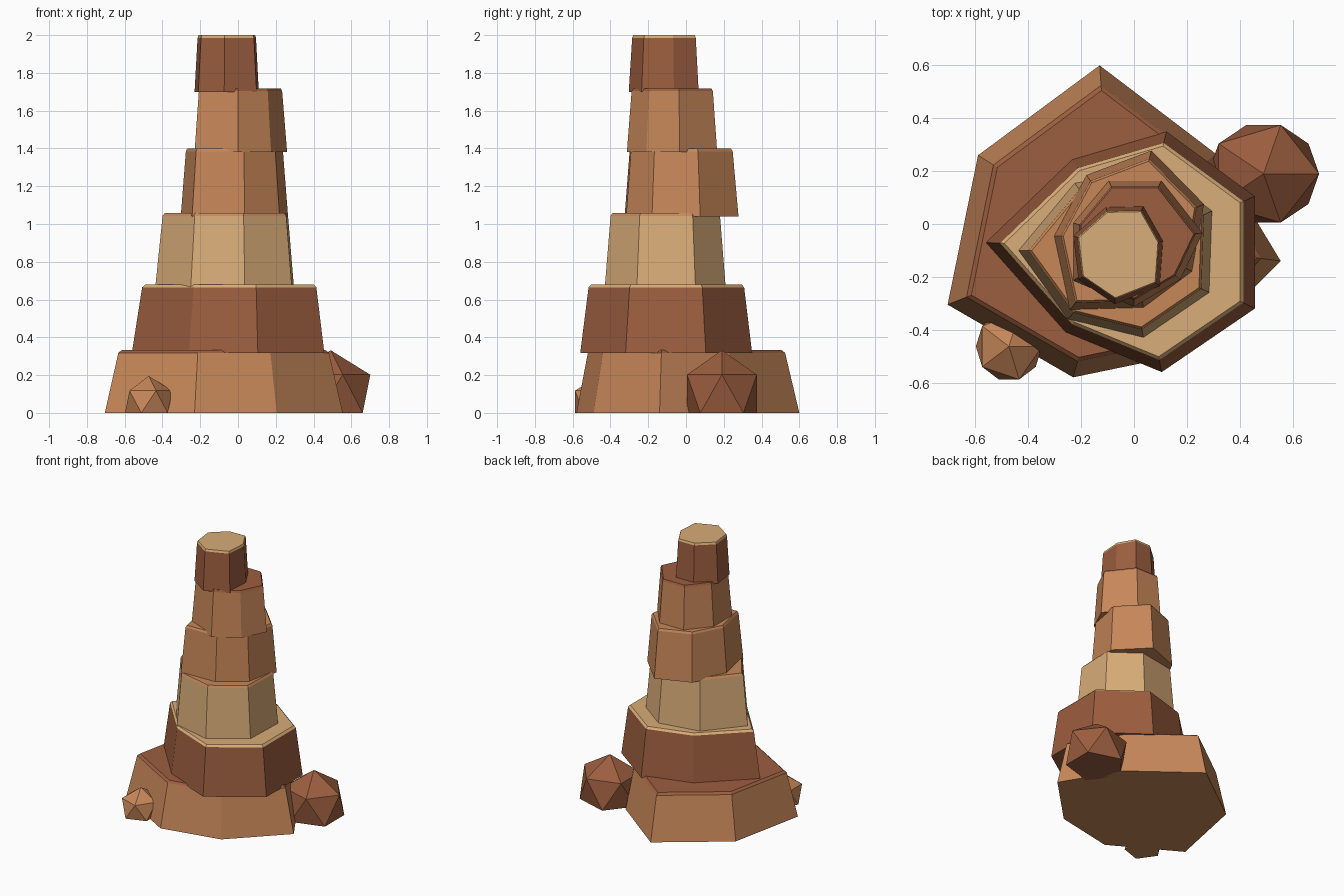
import bpy, bmesh
from mathutils import Vector

if "Cube" in bpy.data.objects:
    bpy.data.objects.remove(bpy.data.objects["Cube"])


def material(name, rgb):
    lin = [(c / 255 / 12.92) if c < 10 else ((c / 255 + 0.055) / 1.055) ** 2.4 for c in rgb]
    m = bpy.data.materials.new(name)
    m.diffuse_color = (*lin, 1)
    m.use_nodes = True
    m.node_tree.nodes["Principled BSDF"].inputs["Base Color"].default_value = m.diffuse_color
    return m


ORANGE = material("orange_rock", (199, 135, 89))
RED = material("red_rock", (156, 94, 63))
TAN = material("tan_rock", (217, 173, 120))


def finish(bm, name, mats):
    bmesh.ops.recalc_face_normals(bm, faces=bm.faces)
    mesh = bpy.data.meshes.new(name)
    bm.to_mesh(mesh)
    bm.free()
    for m in mats:
        mesh.materials.append(m)
    ob = bpy.data.objects.new(name, mesh)
    bpy.context.collection.objects.link(ob)
    return ob


def stratum(name, outline, z0, z1, taper, side, cap):
    """Tapered irregular prism with a small bevelled lip and a differently coloured cap."""
    bm = bmesh.new()
    pts = [Vector(p) for p in outline]
    mid = sum(pts, Vector((0, 0))) / len(pts)
    rings = []
    for scale, z in ((1, z0), (taper, z1 - 0.015), (taper - 0.03, z1)):
        rings.append([bm.verts.new((*(mid + (p - mid) * scale), z)) for p in pts])
    n = len(pts)
    bm.faces.new(rings[0])
    for k in range(2):
        for i in range(n):
            j = (i + 1) % n
            f = bm.faces.new((rings[k][i], rings[k][j], rings[k + 1][j], rings[k + 1][i]))
            f.material_index = k
    bm.faces.new(rings[2]).material_index = 1
    return finish(bm, name, (side, cap))


def boulder(name, center, radii, mat):
    """Icosahedron flattened where it meets the ground."""
    bm = bmesh.new()
    bmesh.ops.create_icosphere(bm, subdivisions=1, radius=1)
    for v in bm.verts:
        v.co = Vector(c + r * a for c, r, a in zip(center, radii, v.co))
        v.co.z = max(v.co.z, 0)
    return finish(bm, name, (mat,))


# Stacked rock layers, bottom to top
stratum("base_layer", [(-.13, .60), (-.59, .26), (-.705, -.305), (-.23, -.58),
                       (.205, -.49), (.555, -.14), (.31, .265)], 0, .333, .885, ORANGE, RED)
stratum("second_layer", [(.123, .35), (-.235, .245), (-.562, -.07), (-.26, -.41),
                         (.105, -.56), (.457, -.32), (.457, .105)], .317, .68, .905, RED, TAN)
stratum("third_layer", [(.08, .21), (-.225, .155), (-.438, -.10), (-.25, -.36),
                        (.036, -.43), (.285, -.26), (.296, .05)], .665, 1.058, .905, TAN, ORANGE)
stratum("fourth_layer", [(.066, .278), (-.18, .185), (-.303, -.045), (-.243, -.325),
                         (.036, -.317), (.22, -.18), (.265, .075)], 1.04, 1.4, .905, ORANGE, ORANGE)
stratum("fifth_layer", [(.104, .165), (-.096, .165), (-.23, .004), (-.23, -.215),
                        (0, -.313), (.175, -.21), (.26, -.034)], 1.38, 1.718, .9, ORANGE, RED)
stratum("top_layer", [(.036, .067), (-.107, .064), (-.23, -.045), (-.21, -.21),
                      (-.073, -.303), (.098, -.235), (.11, -.064)], 1.7, 2.0, .91, RED, TAN)

# Loose rocks at the foot
boulder("large_boulder", (.49, .19, .097), (.235, .217, .235), RED)
boulder("small_boulder", (-.473, -.463, .055), (.14, .147, .14), ORANGE)
